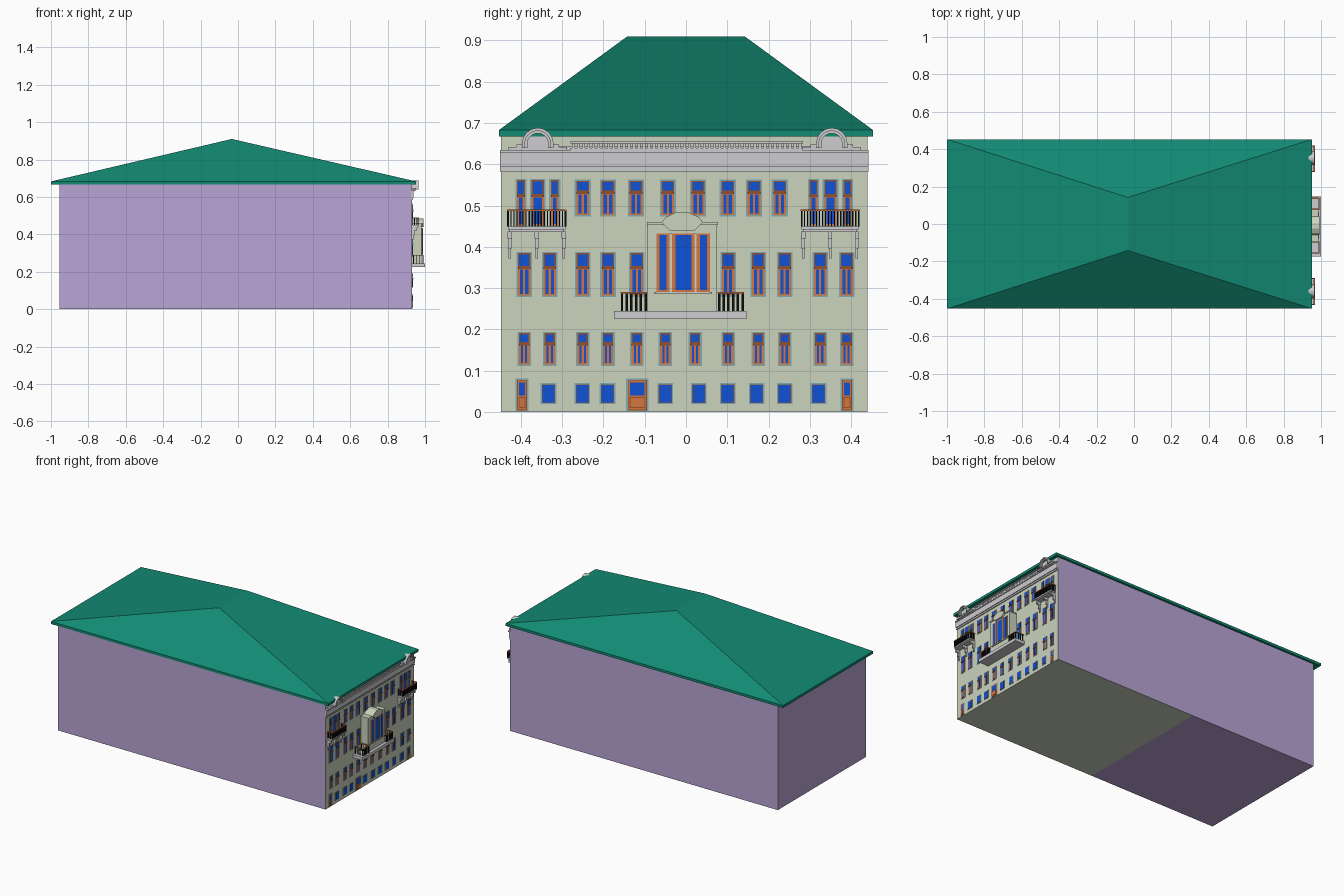
import bpy, bmesh, math
from mathutils import Vector

cube = bpy.data.objects.get("Cube")
if cube:
    bpy.data.objects.remove(cube)


def material(name, r, g, b):
    mat = bpy.data.materials.new(name)
    mat.use_nodes = True
    lin = [(c / 255 / 12.92 if c < 11 else ((c / 255 + 0.055) / 1.055) ** 2.4) for c in (r, g, b)]
    mat.diffuse_color = (*lin, 1)
    mat.node_tree.nodes["Principled BSDF"].inputs["Base Color"].default_value = (*lin, 1)
    return mat


MATS = {
    "lilac": material("lilac wall", 186, 165, 213),
    "cream": material("pale sage plaster", 203, 211, 190),
    "green": material("green roof", 18, 138, 115),
    "grey": material("light grey stone", 206, 204, 207),
    "blue": material("blue glass", 16, 82, 214),
    "orange": material("orange wood", 212, 118, 62),
    "brown": material("brown wood", 150, 80, 42),
    "teal": material("pale teal surround", 128, 170, 178),
    "black": material("black iron", 14, 14, 14),
}
WALL = 0.93


class Part:
    """Collects coloured solids into one named object."""

    def __init__(self, name):
        self.name, self.bm, self.used = name, bmesh.new(), []

    def slot(self, colour):
        if colour not in self.used:
            self.used.append(colour)
        return self.used.index(colour)

    def box(self, colour, y0, y1, z0, z1, x1, x0=WALL - 0.002):
        self.prism(colour, [(y0, z0), (y1, z0), (y1, z1), (y0, z1)], x1, x0)

    def prism(self, colour, outline, x1, x0=WALL - 0.002):
        """Outline in the facade plane, extruded along x."""
        back = [self.bm.verts.new((x0, y, z)) for y, z in outline]
        front = [self.bm.verts.new((x1, y, z)) for y, z in outline]
        faces = [self.bm.faces.new(back), self.bm.faces.new(front)]
        for i in range(len(outline)):
            j = (i + 1) % len(outline)
            faces.append(self.bm.faces.new((back[i], back[j], front[j], front[i])))
        for f in faces:
            f.material_index = self.slot(colour)

    def finish(self):
        bmesh.ops.recalc_face_normals(self.bm, faces=self.bm.faces)
        mesh = bpy.data.meshes.new(self.name)
        self.bm.to_mesh(mesh)
        self.bm.free()
        for colour in self.used:
            mesh.materials.append(MATS[colour])
        obj = bpy.data.objects.new(self.name, mesh)
        bpy.context.collection.objects.link(obj)
        return obj


def arc(cy, cz, r, start, end, n):
    return [(cy + r * math.cos(math.radians(start + (end - start) * i / n)),
             cz + r * math.sin(math.radians(start + (end - start) * i / n))) for i in range(n + 1)]


# Main block: plastered street face, lilac on the other sides
body = Part("main_block")
body.box("lilac", -0.448, 0.44, 0, 0.67, WALL, -0.955)
split = -0.065
bmesh.ops.bisect_plane(body.bm, geom=body.bm.verts[:] + body.bm.edges[:] + body.bm.faces[:],
                       plane_co=(split, 0, 0), plane_no=(1, 0, 0))
bmesh.ops.recalc_face_normals(body.bm, faces=body.bm.faces)
cream = body.slot("cream")
for f in body.bm.faces:
    if f.normal.x > 0.9 or (f.normal.z < -0.9 and f.calc_center_median().x > split):
        f.material_index = cream
body.finish()

# Hipped roof with a thin eave
roof = Part("hipped_roof")
roof.box("green", -0.453, 0.453, 0.667, 0.683, 0.953, -1.0)
top = [v for v in roof.bm.verts if v.co.z > 0.68]
ridge = {s: roof.bm.verts.new((-0.033, s * 0.142, 0.91)) for s in (-1, 1)}
corner = {(v.co.x > 0, v.co.y > 0): v for v in top}
lid = [f for f in roof.bm.faces if all(v in top for v in f.verts)]
bmesh.ops.delete(roof.bm, geom=lid, context='FACES_ONLY')
for s in (-1, 1):
    roof.bm.faces.new((corner[False, s > 0], corner[True, s > 0], ridge[s]))
for east in (False, True):
    roof.bm.faces.new((corner[east, False], corner[east, True], ridge[1], ridge[-1]))
roof.finish()

# Cornice and dentilled parapet
cornice = Part("cornice")
for z0, z1, out in ((0.583, 0.588, 0.006), (0.588, 0.595, 0.003), (0.595, 0.628, 0.008), (0.628, 0.635, 0.013)):
    cornice.box("grey", -0.45, 0.442, z0, z1, WALL + out)
cornice.finish()
parapet = Part("parapet")
parapet.box("grey", -0.28, 0.283, 0.635, 0.64, 0.944)
parapet.box("grey", -0.28, 0.283, 0.651, 0.657, 0.946)
parapet.box("grey", -0.32, 0.32, 0.635, 0.645, 0.936)
for i in range(46):
    y = -0.276 + i * 0.0122
    parapet.box("grey", y, y + 0.007, 0.64, 0.651, 0.942)
parapet.finish()

# Round gables rising through the eave
for side, cy in (("right", -0.359), ("left", 0.353)):
    gable = Part(side + "_round_gable")
    gable.box("grey", cy - 0.071, cy + 0.071, 0.633, 0.642, 0.95)
    gable.box("grey", cy - 0.052, cy + 0.052, 0.642, 0.648, 0.953)
    gable.prism("grey", arc(cy, 0.65, 0.03, 0, 180, 16) + [(cy - 0.03, 0.64), (cy + 0.03, 0.64)], 0.952)
    for outer, inner, out in ((0.038, 0.031, 0.966), (0.031, 0.025, 0.96)):
        ring = arc(cy, 0.65, outer, 0, 180, 16) + [(cy - outer, 0.64), (cy - inner, 0.64)]
        ring += arc(cy, 0.65, inner, 180, 0, 16) + [(cy + inner, 0.64), (cy + outer, 0.64)]
        gable.prism("grey", ring, out)
    gable.finish()


def window(part, y, z0, z1, w, panes=2):
    """Casement: teal surround, orange frame, top light above lower panes."""
    h, bar = w / 2, z0 + (z1 - z0) * 0.64
    part.box("teal", y - h - 0.004, y + h + 0.004, z0 - 0.003, z1 + 0.003, WALL + 0.002)
    part.box("orange", y - h, y + h, z0, bar, WALL + 0.004)
    part.box("brown", y - h, y + h, bar, z1, WALL + 0.004)
    part.box("blue", y - h + 0.003, y + h - 0.003, bar + 0.006, z1 - 0.003, WALL + 0.005)
    part.box("brown", y - h, y + h, bar - 0.002, bar + 0.003, WALL + 0.007)
    post = 0.005
    pane = (w - post * (panes + 1)) / panes
    for i in range(panes):
        p = y - h + post + i * (pane + post)
        part.box("blue", p, p + pane, z0 + 0.004, bar - 0.003, WALL + 0.005)


# Rows of windows
basement = Part("basement_windows")
for y in (-0.333, -0.251, -0.19, -0.05, 0.031, 0.101, 0.171, 0.239, 0.321):
    basement.box("teal", y - 0.019, y + 0.019, 0.019, 0.07, WALL + 0.002)
    basement.box("brown", y - 0.016, y + 0.016, 0.022, 0.067, WALL + 0.003)
    basement.box("blue", y - 0.0145, y + 0.0145, 0.0235, 0.0655, WALL + 0.004)
basement.finish()

outer_bays = [-0.392, -0.33, -0.25, -0.189, -0.119, 0.102, 0.175, 0.239, 0.325, 0.389]
first = Part("first_floor_windows")
for y in outer_bays + [-0.05, 0.022]:
    window(first, y, 0.115, 0.191, 0.025)
first.finish()
second = Part("second_floor_windows")
for y in outer_bays:
    window(second, y, 0.282, 0.385, 0.03)
second.finish()
third = Part("third_floor_windows")
for y in (-0.25, -0.189, -0.121, -0.044, 0.029, 0.101, 0.165, 0.227):
    window(third, y, 0.477, 0.56, 0.031)
for cy in (-0.359, 0.35):
    for dy, w, panes in ((-0.041, 0.019, 1), (0, 0.03, 1), (0.041, 0.019, 1)):
        window(third, cy + dy, 0.452, 0.562, w, panes)
third.finish()

# Street doors
doors = Part("doors")
for y, h in ((-0.397, 0.012), (-0.118, 0.023), (0.39, 0.012)):
    doors.box("teal", y - h - 0.004, y + h + 0.004, 0.003, 0.081, WALL + 0.002)
    doors.box("brown", y - h, y + h, 0.004, 0.078, WALL + 0.003)
    doors.box("orange", y - h + 0.002, y + h - 0.002, 0.006, 0.076, WALL + 0.004)
    doors.box("blue", y - h + 0.005, y + h - 0.005, 0.04, 0.072, WALL + 0.005)
    doors.box("brown", y - h + 0.004, y + h - 0.004, 0.01, 0.036, WALL + 0.005)
    doors.box("orange", y - h + 0.006, y + h - 0.006, 0.012, 0.034, WALL + 0.006)
doors.finish()


def railing(part, y0, y1, z0, z1, x1, count, width):
    """Iron bars with a wooden handrail along the front and both ends."""
    for i in range(count):
        y = y0 + (y1 - y0 - width) * i / (count - 1)
        part.box("black", y, y + width, z0, z1 - 0.004, x1 - 0.001, x1 - 0.004)
    for y in (y0, y1 - 0.004):
        for i in range(4):
            x = WALL + (x1 - WALL) * (i + 0.5) / 4
            part.box("black", y, y + 0.004, z0, z1 - 0.004, x + 0.002, x - 0.002)
        part.box("orange", y - 0.001, y + 0.005, z1 - 0.004, z1, x1)
    part.box("orange", y0, y1, z1 - 0.004, z1, x1, x1 - 0.006)


# Upper balconies on long brackets
for side, y0, y1 in (("right", -0.433, -0.29), ("left", 0.278, 0.42)):
    balcony = Part(side + "_balcony")
    balcony.box("grey", y0 + 0.002, y1 - 0.002, 0.442, 0.45, 0.967)
    balcony.box("grey", y0 + 0.006, y1 - 0.006, 0.436, 0.442, 0.962)
    for y in (y0 + 0.006, (y0 + y1) / 2, y1 - 0.006):
        balcony.box("grey", y - 0.005, y + 0.005, 0.42, 0.437, 0.957)
        balcony.box("grey", y - 0.004, y + 0.004, 0.395, 0.42, 0.944)
        balcony.box("grey", y - 0.003, y + 0.003, 0.372, 0.395, 0.937)
    railing(balcony, y0, y1, 0.45, 0.491, 0.967, 20, 0.003)
    balcony.finish()

# Central bay with segmental pediment and three tall lights
bay = Part("central_bay")
FACE = 0.982
bay.box("cream", -0.093, 0.075, 0.245, 0.458, FACE)
bay.box("cream", -0.095, 0.077, 0.453, 0.46, FACE + 0.004)
mid = -0.009
bay.prism("cream", [(mid - 0.05, 0.46), (mid - 0.04, 0.472), (mid - 0.015, 0.484), (mid + 0.015, 0.484),
                    (mid + 0.04, 0.472), (mid + 0.05, 0.46), (mid + 0.03, 0.44), (mid - 0.03, 0.44)], FACE + 0.011)
bay.box("grey", -0.078, 0.063, 0.287, 0.291, FACE + 0.006, FACE - 0.002)
for y0, y1 in ((-0.072, -0.04), (-0.034, 0.02), (0.026, 0.058)):
    bay.box("orange", y0, y1, 0.291, 0.433, FACE + 0.003, FACE - 0.002)
    bay.box("blue", y0 + 0.008, y1 - 0.007, 0.296, 0.429, FACE + 0.004, FACE - 0.002)
for y in (-0.037, 0.023):
    bay.box("cream", y - 0.003, y + 0.003, 0.291, 0.433, FACE + 0.006, FACE - 0.002)
bay.finish()

# Central balcony
terrace = Part("central_balcony")
terrace.box("grey", -0.174, 0.147, 0.225, 0.245, 1.0)
for y0, y1 in ((-0.158, -0.095), (0.077, 0.14)):
    railing(terrace, y0, y1, 0.245, 0.291, 0.993, 6, 0.006)
terrace.finish()
